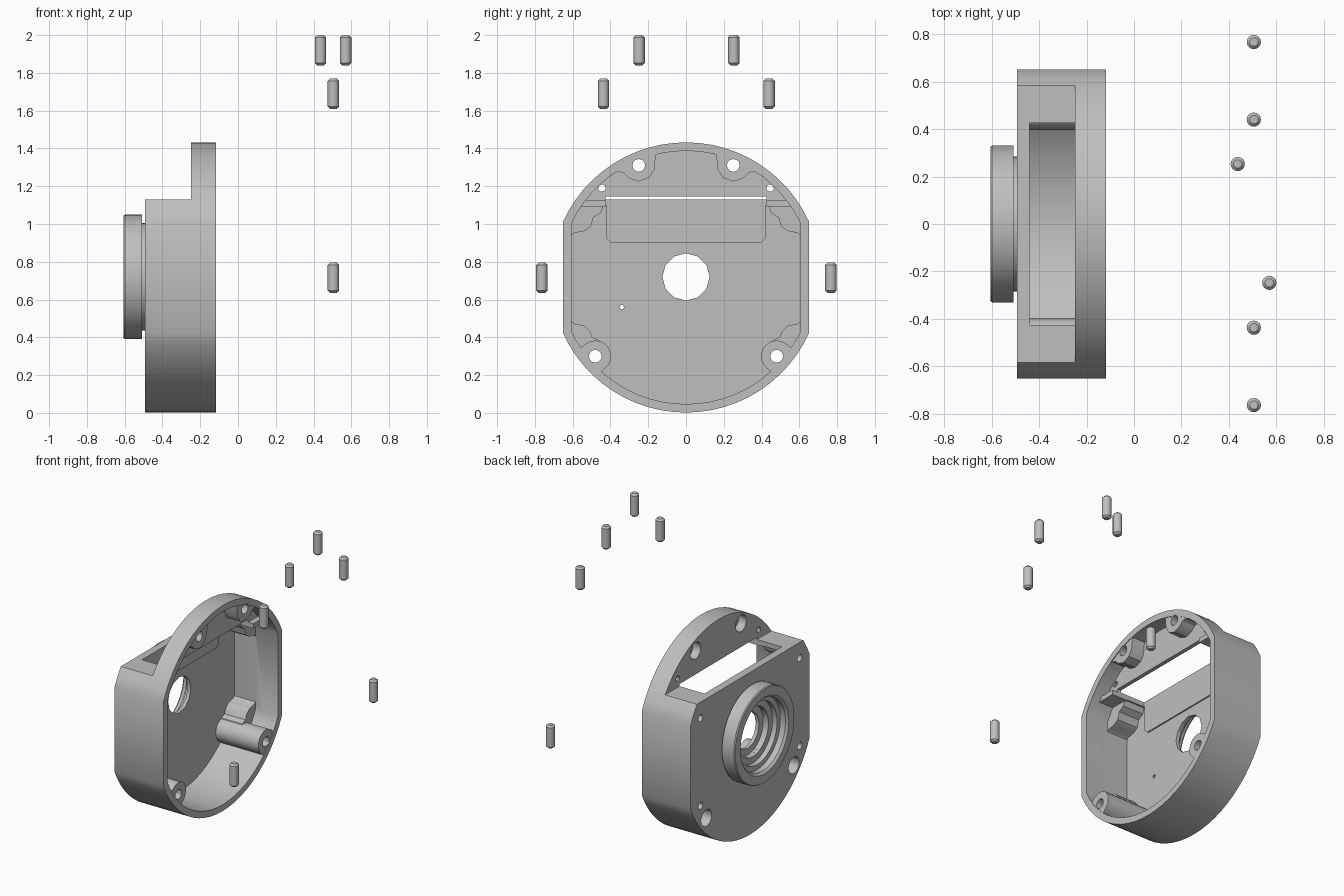
import bpy, bmesh, math
from math import sin, cos, pi
from mathutils import Vector, Matrix

old = bpy.data.objects.get("Cube")
if old:
    bpy.data.objects.remove(old, do_unlink=True)

grey = bpy.data.materials.new("plain grey")
grey.use_nodes = True
grey.diffuse_color = (0.52, 0.52, 0.52, 1)
grey.node_tree.nodes["Principled BSDF"].inputs["Base Color"].default_value = (0.52, 0.52, 0.52, 1)

CZ = 0.717            # height of the housing axis
BACK, FLOOR, STEP, RIM = -0.493, -0.45, -0.248, -0.117


def make(name, bm):
    bmesh.ops.recalc_face_normals(bm, faces=bm.faces)
    mesh = bpy.data.meshes.new(name)
    bm.to_mesh(mesh)
    bm.free()
    mesh.materials.append(grey)
    ob = bpy.data.objects.new(name, mesh)
    bpy.context.scene.collection.objects.link(ob)
    return ob


def prism(name, pts, x0, x1):
    """Extrude a y-z outline along x."""
    bm = bmesh.new()
    face = bm.faces.new([bm.verts.new((x0, y, z)) for y, z in pts])
    ext = bmesh.ops.extrude_face_region(bm, geom=[face])
    top = [g for g in ext["geom"] if isinstance(g, bmesh.types.BMVert)]
    bmesh.ops.translate(bm, verts=top, vec=(x1 - x0, 0, 0))
    return make(name, bm)


def rect(y0, y1, z0, z1):
    return [(y0, z0), (y1, z0), (y1, z1), (y0, z1)]


def circle(y, z, r, n=16):
    return [(y + r * cos(2 * pi * i / n), z + r * sin(2 * pi * i / n)) for i in range(n)]


def outline(r, flat, n=48):
    """Circle with two vertical side flats."""
    a = math.acos(flat / r)
    arc = [a + (pi - 2 * a) * i / (n // 2) for i in range(n // 2 + 1)]
    return [(r * cos(t), CZ + r * sin(t)) for t in arc + [t + pi for t in arc]]


def lug(y, z, r, dy, dz, n=10):
    """Rounded boss whose straight sides run outward along (dy, dz)."""
    a = math.atan2(dz, dy)
    pts = [(y + r * cos(a + pi / 2 + pi * i / n), z + r * sin(a + pi / 2 + pi * i / n))
           for i in range(n + 1)]
    far = Vector((dy, dz)).normalized() * 0.4
    return pts + [(pts[-1][0] + far.x, pts[-1][1] + far.y), (pts[0][0] + far.x, pts[0][1] + far.y)]


def combine(ob, tool, op="DIFFERENCE"):
    mod = ob.modifiers.new("cut", "BOOLEAN")
    mod.operation, mod.object, mod.solver = op, tool, "EXACT"
    bpy.context.view_layer.update()
    mesh = bpy.data.meshes.new_from_object(ob.evaluated_get(bpy.context.evaluated_depsgraph_get()))
    ob.modifiers.clear()
    ob.data = mesh
    bpy.data.objects.remove(tool, do_unlink=True)


def lathe(name, profile, n, matrix, closed):
    """Turn (radius, height) points round z, then place with a matrix."""
    bm = bmesh.new()
    rings = [[bm.verts.new((r * cos(2 * pi * i / n), r * sin(2 * pi * i / n), h)) for i in range(n)]
             for r, h in profile]
    pairs = list(zip(rings, rings[1:]))
    if closed:
        pairs.append((rings[-1], rings[0]))
    else:
        bm.faces.new(rings[0])
        bm.faces.new(rings[-1])
    for a, b in pairs:
        for i in range(n):
            j = (i + 1) % n
            bm.faces.new((a[i], a[j], b[j], b[i]))
    bm.transform(matrix)
    return make(name, bm)


def smooth(ob, degrees=30):
    bpy.ops.object.select_all(action="DESELECT")
    ob.select_set(True)
    bpy.context.view_layer.objects.active = ob
    bpy.ops.object.shade_smooth_by_angle(angle=math.radians(degrees))


# Housing shell with a shoulder step and two-level cavity
housing = prism("housing", outline(0.715, 0.652), BACK, RIM)
combine(housing, prism("step_cut", rect(-1, 1, 1.13, 2), -1, STEP))
deep = prism("deep_cut", outline(0.67, 0.605), FLOOR, 0)
combine(deep, prism("deep_trim", rect(-1, 1, 1.097, 2), -1, 1))
combine(housing, deep)
combine(housing, prism("shallow_cut", outline(0.67, 0.605), -0.22, 0.02))

# Raised panel below the slot, with clipped lower corners
panel = [(-0.42, 1.115), (-0.42, 0.925), (-0.395, 0.9), (0.395, 0.9), (0.42, 0.925), (0.42, 1.115)]
combine(housing, prism("panel", panel, -0.47, -0.44), "UNION")

# Screw bosses blended into the wall: tall ones reach the rim, short ones stay low
top_boss = [(0.13, 1.4), (0.16, 1.365), (0.168, 1.29), (0.195, 1.245), (0.25, 1.225), (0.3, 1.24),
            (0.33, 1.27), (0.36, 1.278), (0.42, 1.245), (0.5, 1.4), (0.2, 1.5)]
low_stub = [(0.625, 0.5), (0.59, 0.472), (0.54, 0.462), (0.51, 0.435), (0.495, 0.4), (0.46, 0.385),
            (0.44, 0.35), (0.5, 0.25), (0.7, 0.3)]
high_stub = [(0.43, 1.115), (0.45, 1.06), (0.49, 1.035), (0.505, 0.985), (0.54, 0.962),
             (0.59, 0.953), (0.625, 0.925), (0.7, 1.115)]
for s in (-1, 1):
    for pts, x0, x1 in ((top_boss, -0.235, -0.122),
                        (lug(0.48, 0.30, 0.083, 0.75, -0.6), -0.47, -0.122),
                        (low_stub, -0.465, -0.29), (high_stub, -0.465, -0.29)):
        boss = prism("boss", [(s * y, z) for y, z in pts], x0, x1)
        combine(boss, prism("boss_trim", outline(0.69, 0.63), -1, 1), "INTERSECT")
        combine(housing, boss, "UNION")
    # Ledge beside the slot
    ends = sorted((s * 0.425, s * 0.57))
    combine(housing, prism("ledge", rect(*ends, 1.092, 1.125), -0.3, -0.18), "UNION")

# Slot through the shoulder top
combine(housing, prism("slot_cut", rect(-0.425, 0.425, 1.06, 1.145), -0.44, -0.15))

# Screw holes, counterbores, dowel holes and the shaft bore
holes = [(0, CZ + 0.003, 0.125, -1, 1, 12), (0, CZ + 0.003, 0.17, -1, -0.475, 32),
         (-0.34, 0.56, 0.012, -1, 1, 8)]
for s in (-1, 1):
    holes += [(s * 0.25, 1.31, 0.034, -1, 1, 12), (s * 0.25, 1.31, 0.058, -1, -0.19, 16),
              (s * 0.48, 0.30, 0.034, -1, 1, 12), (s * 0.48, 0.30, 0.058, -1, -0.22, 16),
              (s * 0.445, 1.19, 0.02, -1, 1, 10),
              (s * 0.545, 0.41, 0.025, -1, -0.33, 12), (s * 0.545, 1.02, 0.025, -1, -0.33, 12)]
for y, z, r, x0, x1, n in holes:
    combine(housing, prism("hole", circle(y, z, r, n), x0, x1))
smooth(housing)

# Stepped bearing seat on the back
turn_x = Matrix.Translation((0, 0, CZ + 0.003)) @ Matrix.Rotation(pi / 2, 4, "Y")
seat_profile = [(0.17, -0.488), (0.285, -0.488), (0.285, -0.508), (0.33, -0.508), (0.33, -0.598),
                (0.325, -0.605), (0.265, -0.605), (0.25, -0.59), (0.25, -0.55), (0.215, -0.55),
                (0.215, -0.515), (0.17, -0.515)]
smooth(lathe("bearing_seat", seat_profile, 48, turn_x, True))

# Loose pins with chamfered ends
pin_profile = [(0.018, 0), (0.03, 0.012), (0.03, 0.148), (0.018, 0.16)]
for x, y, z in ((0.505, 0.767, 0.635), (0.505, -0.763, 0.635), (0.505, 0.44, 1.61),
                (0.505, -0.437, 1.61), (0.437, 0.253, 1.84), (0.57, -0.248, 1.84)):
    smooth(lathe("pin", pin_profile, 16, Matrix.Translation((x, y, z)), False))
